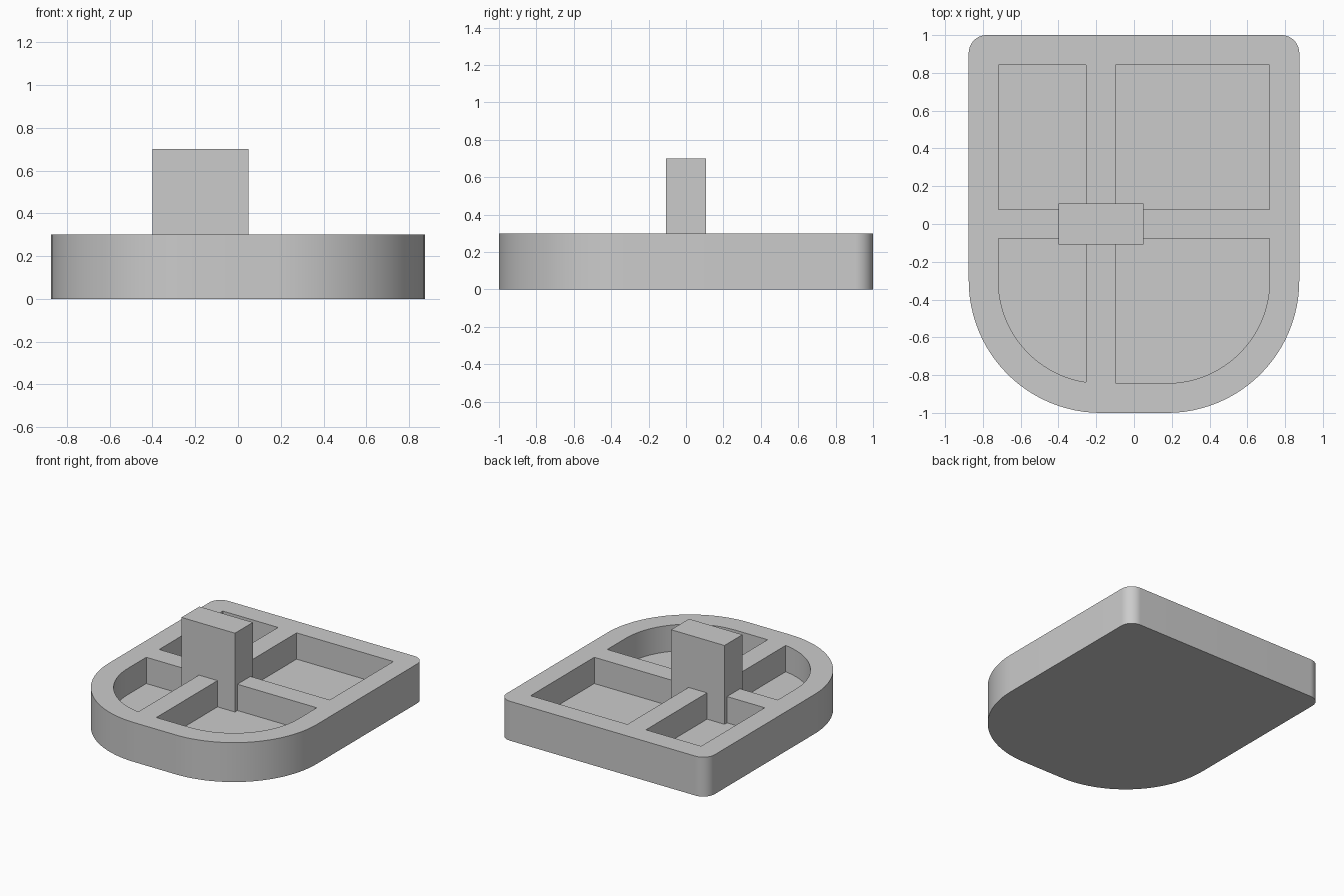
import bpy, bmesh
from math import sin, cos, pi

cube = bpy.data.objects.get("Cube")
if cube:
    bpy.data.objects.remove(cube, do_unlink=True)

grey = bpy.data.materials.new("grey")
grey.use_nodes = True
colour = (0.6, 0.6, 0.6, 1)
grey.diffuse_color = colour
grey.node_tree.nodes["Principled BSDF"].inputs["Base Color"].default_value = colour


def prism(name, outline, z0, z1):
    """Extrude a counter-clockwise outline between two heights."""
    bm = bmesh.new()
    face = bm.faces.new([bm.verts.new((x, y, z0)) for x, y in outline])
    side = bmesh.ops.extrude_face_region(bm, geom=[face])["geom"]
    for v in side:
        if isinstance(v, bmesh.types.BMVert):
            v.co.z = z1
    bmesh.ops.recalc_face_normals(bm, faces=bm.faces[:])
    mesh = bpy.data.meshes.new(name)
    bm.to_mesh(mesh)
    bm.free()
    mesh.materials.append(grey)
    obj = bpy.data.objects.new(name, mesh)
    bpy.context.collection.objects.link(obj)
    return obj


def block(name, x0, x1, y0, y1, z0, z1):
    return prism(name, [(x0, y0), (x1, y0), (x1, y1), (x0, y1)], z0, z1)


def tray_outline(hx, hy, front_r, back_r, steps=24):
    """Rectangle with large rounded front corners and small back ones."""
    corners = [(1, -1, front_r), (1, 1, back_r), (-1, 1, back_r), (-1, -1, front_r)]
    pts = []
    for i, (sx, sy, r) in enumerate(corners):
        n = steps if r > 0 else 0
        for k in range(n + 1):
            a = (i - 1) * pi / 2 + (k / n * pi / 2 if n else 0)
            pts.append((sx * (hx - r) + r * cos(a), sy * (hy - r) + r * sin(a)))
    return pts


def subtract(target, cutters):
    """Cut the helpers out of the target, then remove them."""
    for c in cutters:
        c.hide_render = True
        mod = target.modifiers.new("cut", "BOOLEAN")
        mod.operation, mod.solver, mod.object = "DIFFERENCE", "EXACT", c
    graph = bpy.context.evaluated_depsgraph_get()
    mesh = bpy.data.meshes.new_from_object(target.evaluated_get(graph))
    target.modifiers.clear()
    target.data = mesh
    for c in cutters:
        bpy.data.objects.remove(c, do_unlink=True)


wall, rib_x, rib_half = 0.157, -0.175, 0.078
floor_z, rim_z = 0.1, 0.3

# Pocket cutter: inner outline divided by two crossing ribs
pockets = prism("pockets", tray_outline(0.875 - wall, 1 - wall, 0.70 - wall, 0),
                floor_z, rim_z + 0.1)
subtract(pockets, [
    block("long_rib", rib_x - rib_half, rib_x + rib_half, -2, 2, 0, 1),
    block("cross_rib", -2, 2, -rib_half, rib_half, 0, 1)])

# Solid tray with the four pockets cut into it
tray = prism("tray", tray_outline(0.875, 1, 0.70, 0.095), 0, rim_z)
subtract(tray, [pockets])

# Post standing where the ribs cross
post = block("post", -0.4, 0.05, -0.108, 0.108, floor_z, 0.7)

bpy.ops.object.select_all(action="DESELECT")
tray.select_set(True)
bpy.context.view_layer.objects.active = tray
bpy.ops.object.shade_smooth_by_angle()
